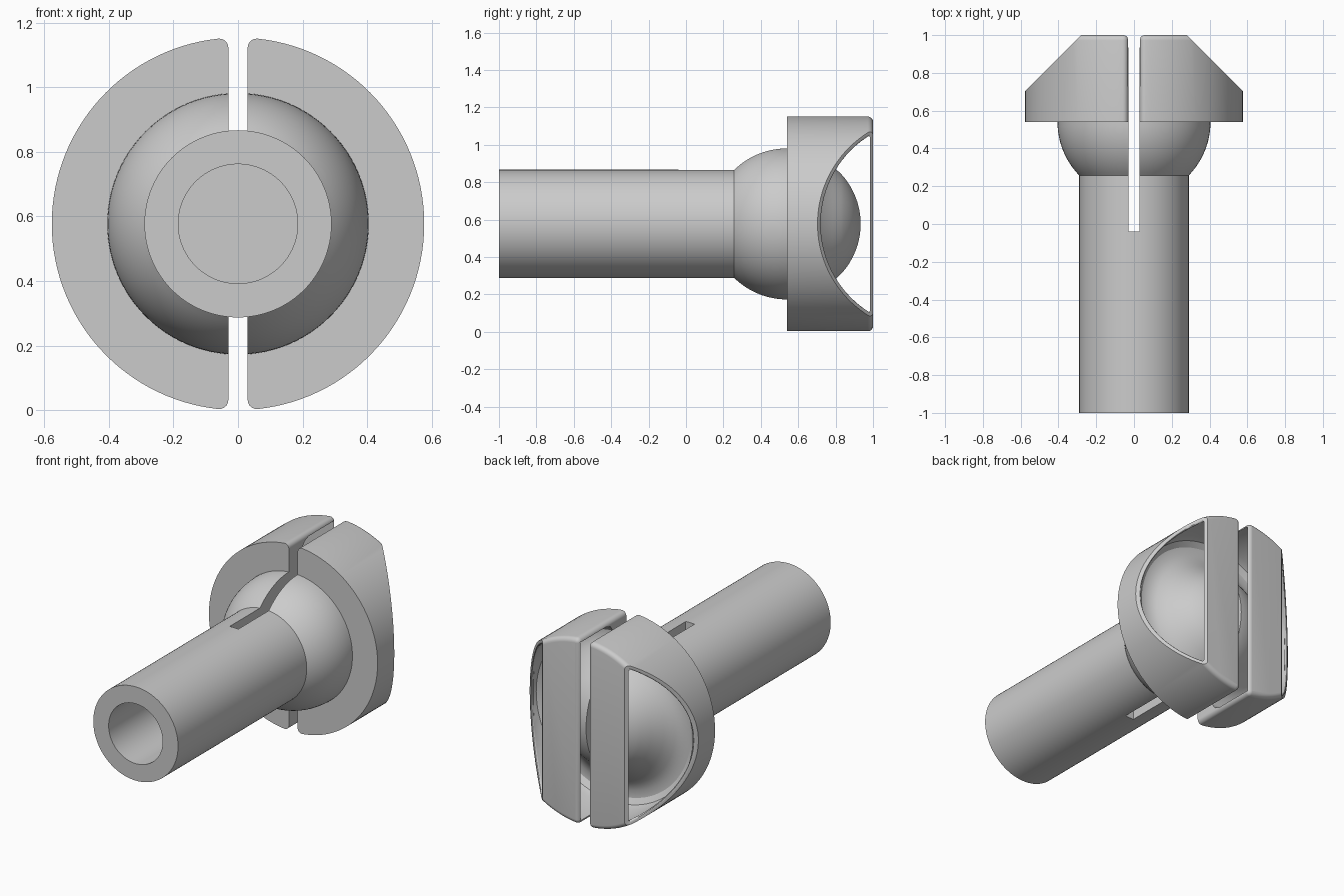
import bpy, bmesh
from math import sin, cos, pi, sqrt, atan2, asin
from mathutils import Matrix

if "Cube" in bpy.data.objects:
    bpy.data.objects.remove(bpy.data.objects["Cube"], do_unlink=True)

R = 0.577        # head radius, also height of the axis
GAP = 0.03       # half width of the slot
HEAD = 0.54      # front of the head and centre of the ball
ROUND = 0.028    # rounding of the head edges
CHAMFER = 1.28   # side planes lie at |x| + y = CHAMFER
WALL = 0.552     # radius of the hollow
LIP = 0.015      # rounding of the hollow's rim

grey = bpy.data.materials.new("plain grey")
grey.use_nodes = True
grey.diffuse_color = (0.6, 0.6, 0.6, 1)
grey.node_tree.nodes["Principled BSDF"].inputs["Base Color"].default_value = (0.6, 0.6, 0.6, 1)


def make(name, bm):
    bmesh.ops.recalc_face_normals(bm, faces=bm.faces[:])
    me = bpy.data.meshes.new(name)
    bm.to_mesh(me)
    bm.free()
    me.materials.append(grey)
    ob = bpy.data.objects.new(name, me)
    bpy.context.collection.objects.link(ob)
    return ob


def lathe(name, profile, steps=96):
    """Spin a closed (radius, y) profile about the y axis."""
    bm = bmesh.new()
    vs = [bm.verts.new((r, y, 0)) for r, y in profile]
    for a, b in zip(vs, vs[1:]):
        bm.edges.new((a, b))
    bmesh.ops.spin(bm, geom=bm.verts[:] + bm.edges[:], cent=(0, 0, 0),
                   axis=(0, 1, 0), angle=2 * pi, steps=steps)
    bmesh.ops.remove_doubles(bm, verts=bm.verts[:], dist=1e-5)
    return make(name, bm)


def loft(rings):
    """Join rings of equal point count and cap both ends."""
    bm = bmesh.new()
    rows = [[bm.verts.new(p) for p in ring] for ring in rings]
    n = len(rows[0])
    for a, b in zip(rows, rows[1:]):
        for i in range(n):
            j = (i + 1) % n
            bm.faces.new((a[i], a[j], b[j], b[i]))
    bm.faces.new(rows[0])
    bm.faces.new(rows[-1])
    return bm


def slice_off(bm, co, no):
    bmesh.ops.bisect_plane(bm, geom=bm.verts[:] + bm.edges[:] + bm.faces[:],
                           plane_co=co, plane_no=no, clear_outer=True)
    bmesh.ops.holes_fill(bm, edges=[e for e in bm.edges if e.is_boundary], sides=0)


def subtract(ob, cutter):
    cutter.hide_render = True
    mod = ob.modifiers.new("cut", 'BOOLEAN')
    mod.operation = 'DIFFERENCE'
    mod.solver = 'EXACT'
    mod.object = cutter
    bpy.context.view_layer.objects.active = ob
    bpy.ops.object.modifier_apply(modifier=mod.name)
    bpy.data.objects.remove(cutter, do_unlink=True)


def half_outline(inset, y):
    """Half disc with rounded corners, shrunk by inset."""
    c = ROUND - inset
    cx = GAP + ROUND
    cz = sqrt((R - ROUND) ** 2 - cx ** 2)
    end = atan2(cz, cx)
    pts = []
    for k in range(6):
        a = pi + (end - pi) * k / 5
        pts.append((cx + c * cos(a), y, cz + c * sin(a)))
    for k in range(1, 60):
        a = end - 2 * end * k / 60
        pts.append(((R - inset) * cos(a), y, (R - inset) * sin(a)))
    return pts + [(x, y, -z) for x, y, z in reversed(pts[:6])]


def arc(radius, start, stop, n):
    """Points on the ball, by angle from the +y pole."""
    return [(radius * sin(a), HEAD + radius * cos(a))
            for a in (start + (stop - start) * k / n for k in range(n + 1))]


# Shank with blind bore and the front of the ball
shank_r, ball_r = 0.29, 0.405
shank = lathe("shank_and_ball",
              [(0, -0.25), (0.185, -0.25), (0.185, -1), (shank_r, -1)]
              + arc(ball_r, pi - asin(shank_r / ball_r), pi / 2, 14) + [(0, HEAD)])
bm = bmesh.new()
bmesh.ops.create_cube(bm, size=1, matrix=Matrix.Translation((0, 0.58, 0))
                      @ Matrix.Diagonal((2 * GAP, 1.24, 2, 1)))
subtract(shank, make("slot_cutter", bm))

# Half of the head, rounded at the back and sliced at the side
rings = [half_outline(0, HEAD)]
for k in range(6):
    t = pi / 2 * k / 5
    rings.append(half_outline(0.98 * ROUND * (1 - cos(t)), 1 - ROUND + ROUND * sin(t)))
bm = loft(rings)
slice_off(bm, (0, CHAMFER, 0), (1, 1, 0))
head = make("head_left", bm)

# Hollow around the ball, leaving a thin plate at the back
back_r = 0.395
groove = [(0.31, 0.785), (0.36, 0.732), (0.41, 0.692), (0.46, 0.67),
          (0.505, 0.672), (0.538, 0.695), (WALL, 0.735), (WALL, 0.985), (0, 0.985)]
subtract(head, lathe("hollow_cutter", arc(back_r, 0, asin(0.27 / back_r), 12) + groove))

# Rounded rim where the hollow opens through the sliced side
rings = []
for d in (LIP, 0.6 * LIP, 0.3 * LIP, 0.1 * LIP, 0, -LIP):
    u = 1 - max(d, 0) / LIP
    grow = LIP * (1 - sqrt(1 - u * u))
    a1, a2 = WALL + grow / sqrt(2), WALL + grow
    y0 = CHAMFER - d * sqrt(2)
    rings.append([(a1 * cos(t), y0 - a1 * cos(t), a2 * sin(t))
                  for t in (2 * pi * k / 96 for k in range(96))])
bm = loft(rings)
slice_off(bm, (0, 0.98, 0), (0, 1, 0))
subtract(head, make("rim_cutter", bm))

# Mirror the other half of the head
other = head.copy()
other.data = head.data.copy()
other.name = "head_right"
bpy.context.collection.objects.link(other)
other.data.transform(Matrix.Diagonal((-1, 1, 1, 1)))
other.data.flip_normals()

# Stand on the ground and smooth the round faces
for ob in (shank, head, other):
    ob.data.transform(Matrix.Translation((0, 0, R)))
    bpy.ops.object.select_all(action='DESELECT')
    ob.select_set(True)
    bpy.context.view_layer.objects.active = ob
    bpy.ops.object.shade_smooth_by_angle(angle=0.55)
